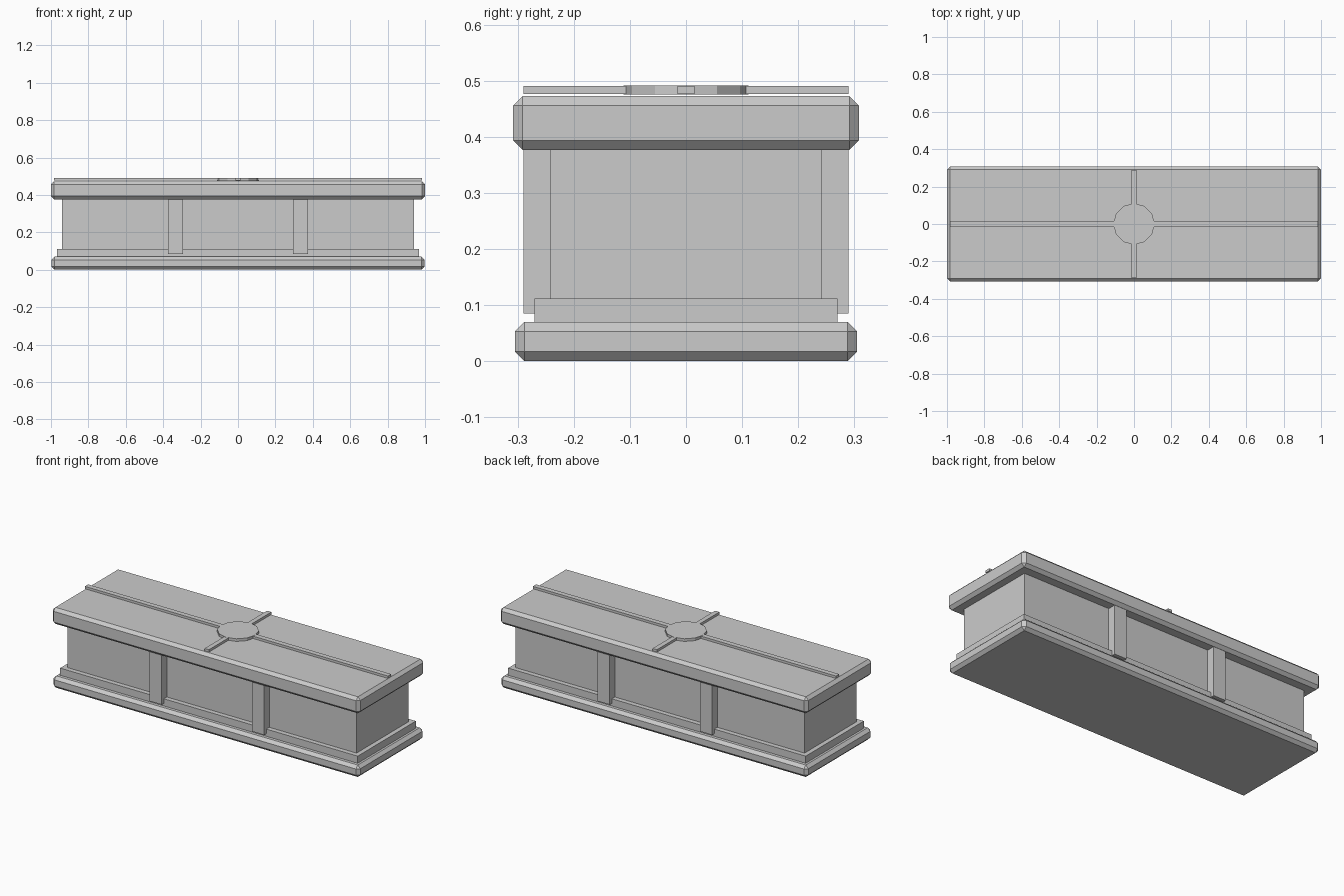
import bpy

if "Cube" in bpy.data.objects:
    bpy.data.objects.remove(bpy.data.objects["Cube"])


def box(name, x, y, z, bevel=0.0):
    """Box from (min, max) ranges, with an optional one-segment chamfer."""
    bpy.ops.mesh.primitive_cube_add(
        size=1, location=[(r[0] + r[1]) / 2 for r in (x, y, z)])
    ob = bpy.context.object
    ob.name = name
    ob.scale = [r[1] - r[0] for r in (x, y, z)]
    bpy.ops.object.transform_apply(location=False, rotation=False, scale=True)
    if bevel:
        mod = ob.modifiers.new("chamfer", "BEVEL")
        mod.width = bevel
        mod.segments = 1
    return ob


def centred(name, hx, hy, z0, z1, bevel=0.0):
    return box(name, (-hx, hx), (-hy, hy), (z0, z1), bevel)


# Stacked slabs of the chest
centred("base_slab", 0.997, 0.305, 0.0, 0.07, 0.017)
centred("plinth_step", 0.967, 0.27, 0.07, 0.112)
centred("body", 0.94, 0.242, 0.07, 0.377)
centred("lid", 1.0, 0.308, 0.376, 0.473, 0.017)

# Pilasters on both long sides
for side, sy in (("front", -1), ("back", 1)):
    for end, cx in (("left", -0.333), ("right", 0.333)):
        ys = sorted((sy * 0.21, sy * 0.29))
        box(f"{side}_{end}_pilaster", (cx - 0.04, cx + 0.04), ys, (0.085, 0.376))

# Thin cross bands and medallion on the lid
centred("long_band", 0.985, 0.015, 0.476, 0.49)
centred("cross_band", 0.014, 0.29, 0.476, 0.49)
bpy.ops.mesh.primitive_cylinder_add(vertices=12, radius=0.111, depth=0.0155,
                                    location=(0, 0, 0.4833))
bpy.context.object.name = "lid_medallion"
